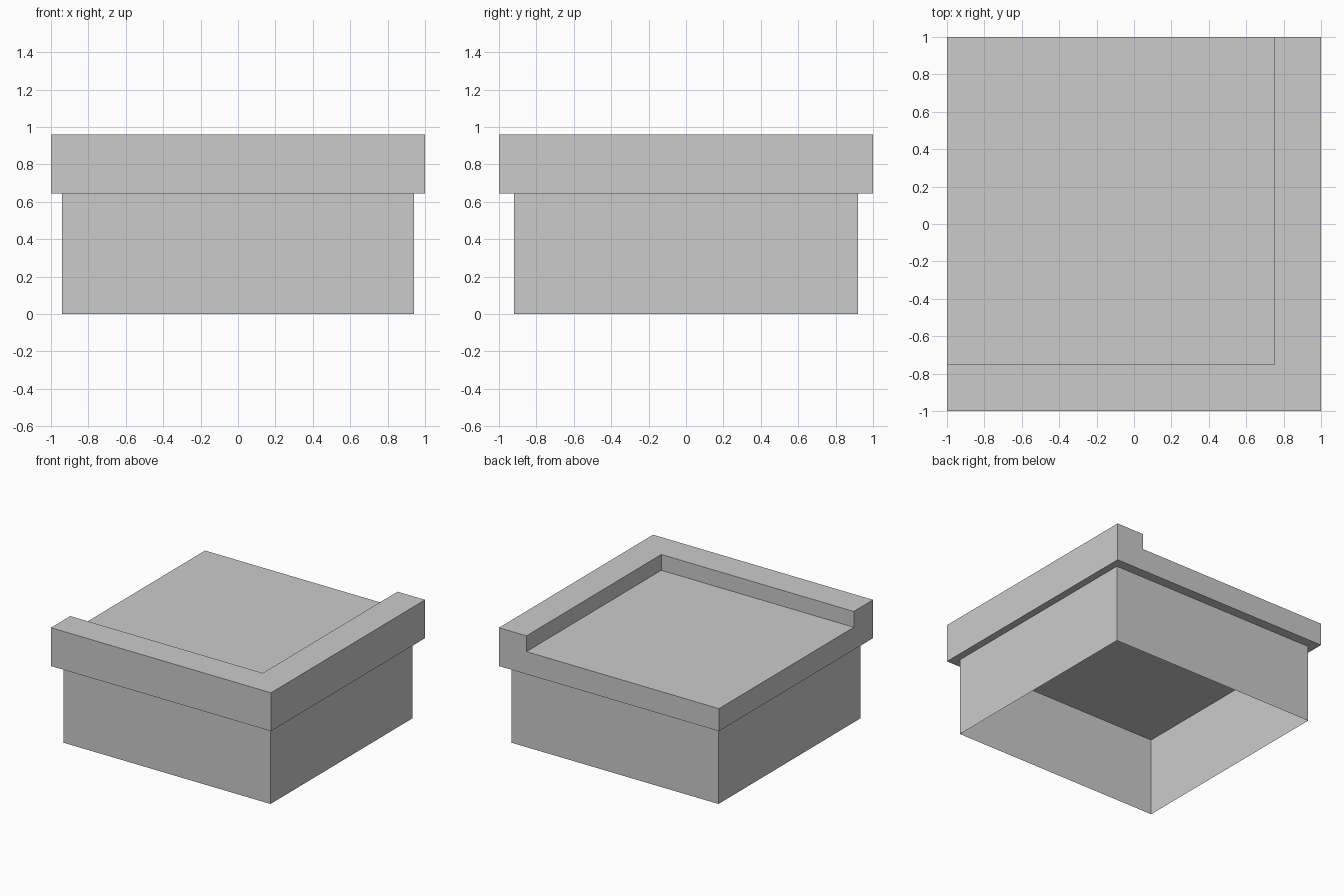
import bpy
import bmesh
from mathutils import Vector

default = bpy.data.objects.get("Cube")
if default:
    bpy.data.objects.remove(default, do_unlink=True)

LEDGE = 0.645   # underside of the cap
FLOOR = 0.83    # recessed floor of the cap
TOP = 0.96      # top of the raised rim

grey = bpy.data.materials.new("light_grey")
grey.use_nodes = True
colour = (0.6, 0.6, 0.6, 1)
grey.diffuse_color = colour
grey.node_tree.nodes["Principled BSDF"].inputs["Base Color"].default_value = colour


def box(name, low, high, open_ends=False):
    """Box between two corners, optionally without its top and bottom."""
    low, high = Vector(low), Vector(high)
    bm = bmesh.new()
    bmesh.ops.create_cube(bm, size=1)
    bmesh.ops.scale(bm, vec=high - low, verts=bm.verts)
    bmesh.ops.translate(bm, vec=(low + high) / 2, verts=bm.verts)
    if open_ends:
        bm.normal_update()
        ends = [f for f in bm.faces if abs(f.normal.z) > 0.5]
        bmesh.ops.delete(bm, geom=ends, context='FACES_ONLY')
    mesh = bpy.data.meshes.new(name)
    bm.to_mesh(mesh)
    bm.free()
    mesh.materials.append(grey)
    obj = bpy.data.objects.new(name, mesh)
    bpy.context.collection.objects.link(obj)
    return obj


# Hollow lower walls, open underneath
box("base_walls", (-0.94, -0.92, 0), (0.94, 0.92, LEDGE), open_ends=True)

# Overhanging cap, recessed to leave a rim on the front and left sides
cap = box("cap_with_corner_rim", (-1, -1, LEDGE), (1, 1, TOP))
cutter = box("recess_cutter", (-1.2, -0.75, FLOOR), (0.75, 1.2, TOP + 0.2))
cutter.hide_render = True
cut = cap.modifiers.new("recess", 'BOOLEAN')
cut.operation = 'DIFFERENCE'
cut.solver = 'EXACT'
cut.object = cutter

# Bake the recess into the cap and discard the cutter
bpy.context.view_layer.objects.active = cap
bpy.ops.object.modifier_apply(modifier=cut.name)
bpy.data.objects.remove(cutter, do_unlink=True)
